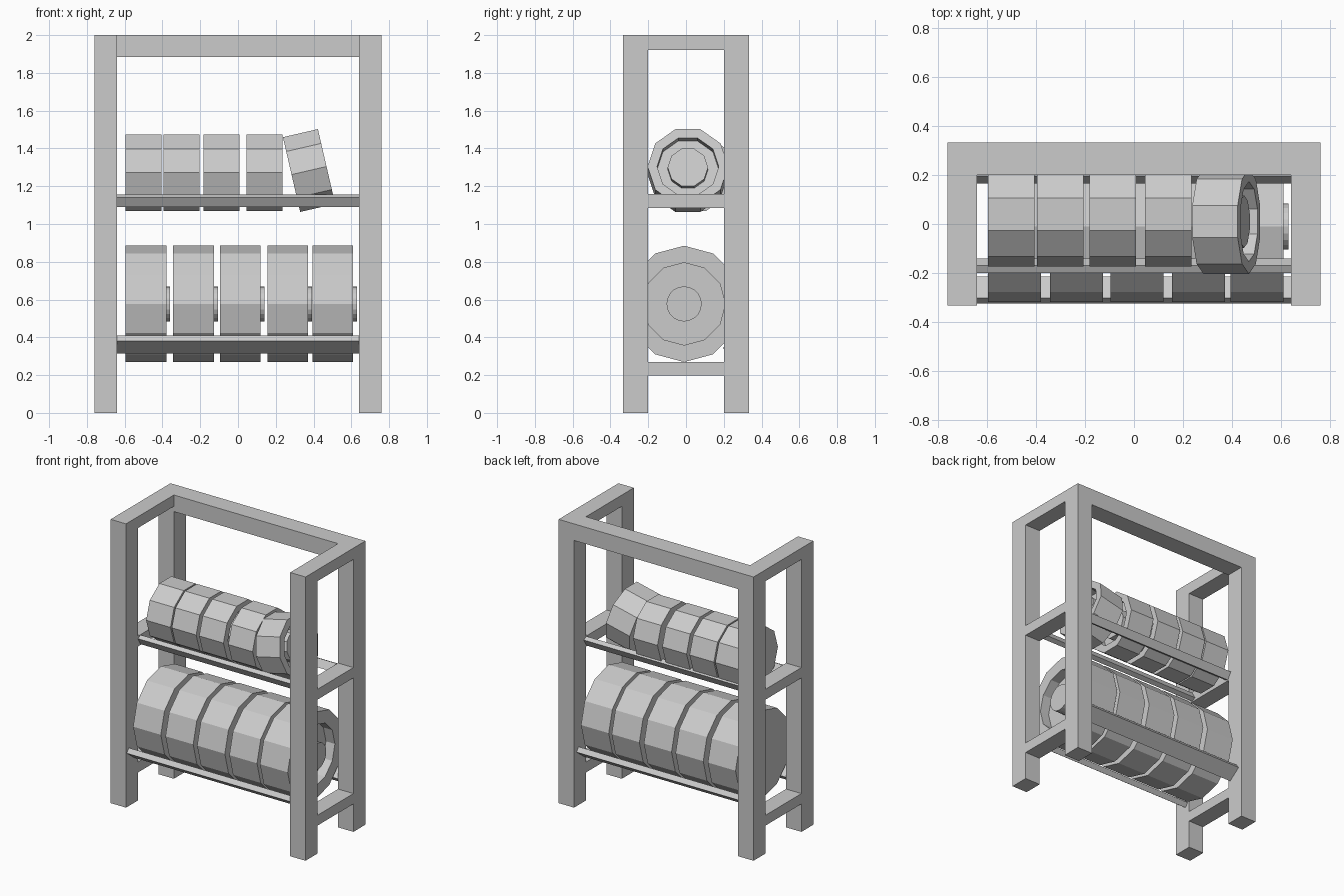
import bpy, math
from mathutils import Vector

if "Cube" in bpy.data.objects:
    bpy.data.objects.remove(bpy.data.objects["Cube"])


def mesh_object(name, verts, faces):
    me = bpy.data.meshes.new(name)
    me.from_pydata(verts, [], faces)
    me.update()
    ob = bpy.data.objects.new(name, me)
    bpy.context.collection.objects.link(ob)
    return ob


def prism(name, section, x0, x1):
    """Extrude a (y, z) section along x."""
    n = len(section)
    area = sum(section[i][0] * section[(i + 1) % n][1] - section[(i + 1) % n][0] * section[i][1]
               for i in range(n))
    if area < 0:
        section = section[::-1]
    verts = [(x, y, z) for x in (x0, x1) for y, z in section]
    faces = [(i, (i + 1) % n, n + (i + 1) % n, n + i)[::-1] for i in range(n)]
    faces = [f[::-1] for f in faces]
    faces = [tuple(reversed(f)) for f in faces]
    faces += [tuple(reversed(range(n))), tuple(range(n, 2 * n))]
    for i in range(n):
        j = (i + 1) % n
        faces[i] = (i, j, n + j, n + i)
    return mesh_object(name, verts, faces)


def box(name, x, y, z):
    return prism(name, [(y[0], z[0]), (y[1], z[0]), (y[1], z[1]), (y[0], z[1])], *x)


def lathe(name, profile, n, centre, tilt=0.0):
    """Spin an (x, radius) profile about the x axis with n flat sides."""
    verts, faces = [], []
    for x, r in profile:
        for i in range(n):
            a = 2 * math.pi * i / n
            verts.append((x, r * math.cos(a), r * math.sin(a)))
    for k in range(len(profile) - 1):
        for i in range(n):
            j = (i + 1) % n
            faces.append((k * n + i, k * n + j, (k + 1) * n + j, (k + 1) * n + i))
    last = (len(profile) - 1) * n
    faces += [tuple(reversed(range(n))), tuple(range(last, last + n))]
    ob = mesh_object(name, verts, faces)
    ob.location = Vector(centre)
    ob.rotation_euler.y = -tilt
    return ob


# Corner posts and side crossbars
for side, s in (("left", -1), ("right", 1)):
    xs = sorted((s * 0.64, s * 0.76))
    for end, e in (("front", -1), ("back", 1)):
        box(f"{end}_{side}_post", xs, sorted((e * 0.20, e * 0.333)), (0, 2))
    for level, z in (("low", (0.197, 0.27)), ("middle", (1.085, 1.158)), ("top", (1.92, 2.0))):
        box(f"{level}_{side}_crossbar", xs, (-0.20, 0.20), z)

# Top back beam
box("top_back_beam", (-0.64, 0.64), (0.20, 0.333), (1.883, 2.0))

# Tilted shelf rails, mirrored front to back
upper = [(-0.20, 1.14), (-0.17, 1.155), (-0.14, 1.105), (-0.17, 1.09)]
lower = [(-0.325, 0.38), (-0.302, 0.41), (-0.215, 0.345), (-0.238, 0.315)]
for level, section, mid in (("upper", upper, 0.0125), ("lower", lower, -0.01)):
    prism(f"{level}_front_rail", section, -0.64, 0.64)
    prism(f"{level}_back_rail", [(2 * mid - y, z) for y, z in section], -0.64, 0.64)

# Small rolls on the upper shelf, the last one leaning
w = 0.095
roll = [(-w, 0.2135), (w, 0.2135), (w, 0.163), (w - 0.07, 0.163), (w - 0.07, 0.107), (w - 0.02, 0.107)]
for i, x in enumerate((-0.50, -0.30, -0.087, 0.14)):
    lathe(f"small_roll_{i + 1}", roll, 10, (x, 0.04, 1.272))
lathe("leaning_roll", roll, 10, (0.376, 0.01, 1.283), math.radians(13))

# Large drums on the lower shelf with protruding hubs
h = 0.108
drum = [(-h, 0.308), (h, 0.308), (h, 0.218), (h - 0.07, 0.218)]
for i, x in enumerate((-0.487, -0.235, 0.012, 0.263, 0.502)):
    lathe(f"large_drum_{i + 1}", drum, 12, (x, -0.01, 0.577))
    lathe(f"drum_hub_{i + 1}", [(h - 0.075, 0.093), (h + 0.02, 0.093)], 20, (x, -0.01, 0.577))
